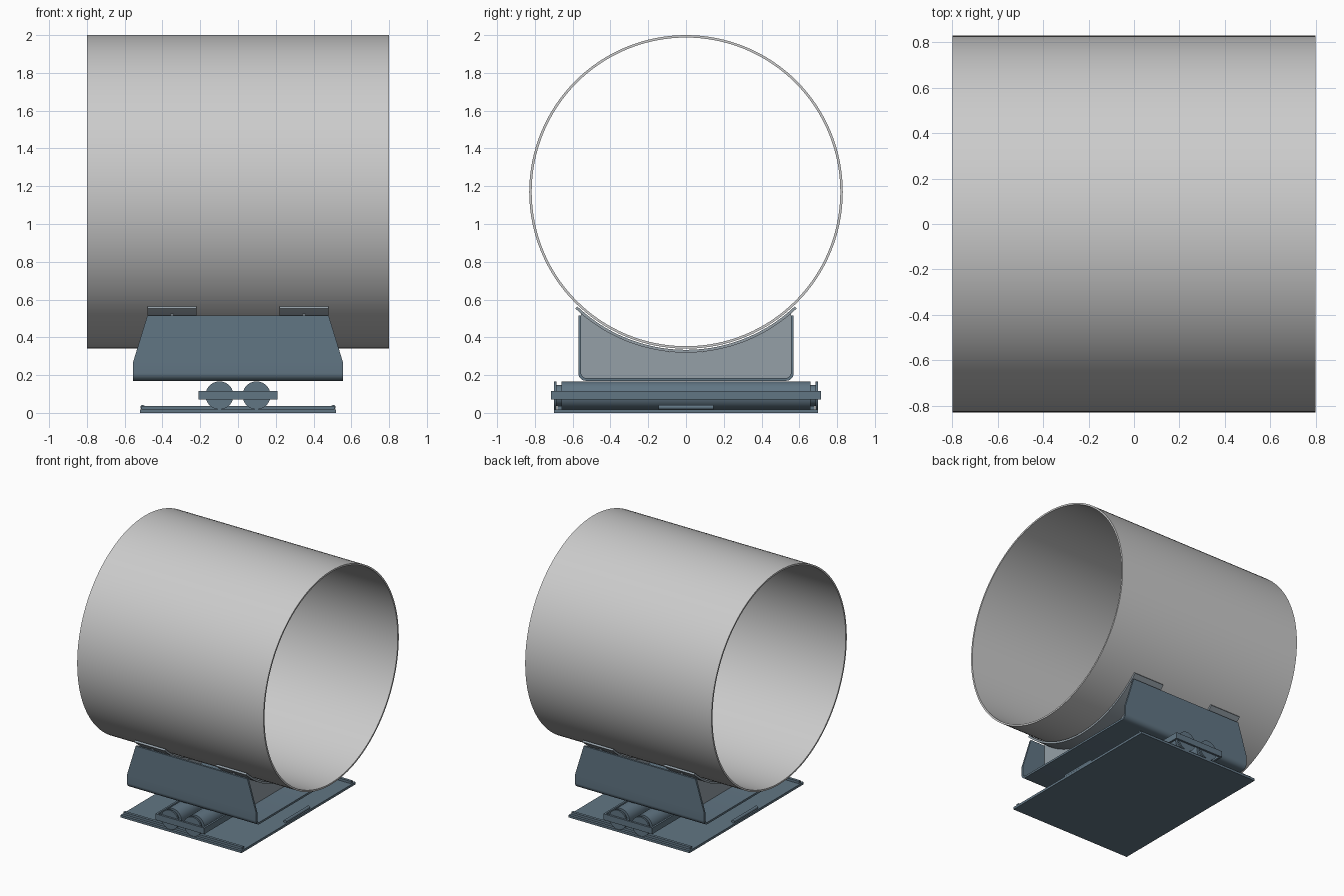
import bpy, bmesh, math
from mathutils import Matrix

if "Cube" in bpy.data.objects:
    bpy.data.objects.remove(bpy.data.objects["Cube"])


def mat(name, col):
    m = bpy.data.materials.new(name)
    m.diffuse_color = (*col, 1)
    m.use_nodes = True
    m.node_tree.nodes["Principled BSDF"].inputs["Base Color"].default_value = m.diffuse_color
    return m


BLUE = mat("painted_steel", (0.12, 0.18, 0.23))
GREY = mat("bare_steel", (0.30, 0.35, 0.39))


def finish(name, bm, material=None):
    bmesh.ops.recalc_face_normals(bm, faces=bm.faces)
    me = bpy.data.meshes.new(name)
    bm.to_mesh(me)
    bm.free()
    ob = bpy.data.objects.new(name, me)
    bpy.context.collection.objects.link(ob)
    if material:
        me.materials.append(material)
    bpy.ops.object.select_all(action='DESELECT')
    ob.select_set(True)
    bpy.context.view_layer.objects.active = ob
    bpy.ops.object.shade_smooth_by_angle(angle=math.radians(30))
    return ob


def band(name, outer, inner, x0, x1, closed=False, material=None):
    """Sheet of given outer/inner yz profile, running between x0(z) and x1(z)."""
    bm = bmesh.new()
    rings = []
    for (yo, zo), (yi, zi) in zip(outer, inner):
        rings.append([bm.verts.new(p) for p in (
            (x0(zo), yo, zo), (x1(zo), yo, zo), (x1(zi), yi, zi), (x0(zi), yi, zi))])
    n = len(rings)
    for i in range(n if closed else n - 1):
        a, b = rings[i], rings[(i + 1) % n]
        for k in range(4):
            bm.faces.new((a[k], a[(k + 1) % 4], b[(k + 1) % 4], b[k]))
    if not closed:
        bm.faces.new(rings[0])
        bm.faces.new(rings[-1])
    return finish(name, bm, material)


def arc(cy, cz, r, a0, a1, n):
    return [(cy + r * math.cos(math.radians(a0 + (a1 - a0) * i / n)),
             cz + r * math.sin(math.radians(a0 + (a1 - a0) * i / n))) for i in range(n + 1)]


def box(name, x, y, z, material=BLUE):
    bm = bmesh.new()
    bmesh.ops.create_cube(bm, size=1)
    for v in bm.verts:
        for i, (lo, hi) in enumerate((x, y, z)):
            v.co[i] = lo if v.co[i] < 0 else hi
    return finish(name, bm, material)


def lathe_y(name, profile, x, z, material=BLUE):
    """Spin (radius, y) points around a y axis through x, z."""
    bm = bmesh.new()
    vs = [bm.verts.new((r, y, 0)) for r, y in profile]
    es = [bm.edges.new(p) for p in zip(vs, vs[1:])]
    bmesh.ops.spin(bm, geom=vs + es, cent=(0, 0, 0), axis=(0, 1, 0),
                   angle=math.tau, steps=48, use_duplicate=False)
    bmesh.ops.remove_doubles(bm, verts=bm.verts, dist=1e-5)
    bm.transform(Matrix.Translation((x, 0, z)))
    return finish(name, bm, material)


CZ = 1.17

# Pipe
band("pipe", arc(0, CZ, 0.83, 0, 360, 128)[:-1], arc(0, CZ, 0.817, 0, 360, 128)[:-1],
     lambda z: -0.8, lambda z: 0.8, closed=True)

# Curved pads under the pipe
for s in (-1, 1):
    band("saddle_pad", arc(0, CZ, 0.851, 226.5, 313.5, 48), arc(0, CZ, 0.836, 226.5, 313.5, 48),
         lambda z: s * 0.35 - 0.13, lambda z: s * 0.35 + 0.13, material=GREY)


# Bent channel with tapered side walls
def half(z):
    return 0.555 if z <= 0.27 else 0.555 - 0.075 * (z - 0.27) / 0.245


def channel(hw, r):
    left = [(-hw, 0.515), (-hw, 0.27)] + arc(-0.53, 0.21, r, 180, 270, 8)
    return left + [(-y, z) for y, z in reversed(left)]


band("channel", channel(0.57, 0.04), channel(0.555, 0.025),
     lambda z: -half(z), half, material=BLUE)

# Cross ribs between the channel floor and the pads
for x in (-0.35, 0.35):
    bm = bmesh.new()
    pts = arc(0, CZ, 0.851, 229.3, 310.7, 40)
    pts += arc(0.53, 0.21, 0.025, 0, -90, 6) + arc(-0.53, 0.21, 0.025, 270, 180, 6)
    f = bm.faces.new([bm.verts.new((x - 0.0075, y, z)) for y, z in pts])
    ext = bmesh.ops.extrude_face_region(bm, geom=[f])["geom"]
    bmesh.ops.translate(bm, vec=(0.015, 0, 0),
                        verts=[v for v in ext if isinstance(v, bmesh.types.BMVert)])
    finish("cross_rib", bm, GREY)

# Grooved rollers
side = [(0.055, 0.66), (0.055, 0.685), (0.074, 0.685), (0.074, 0.698), (0, 0.698)]
prof = [(r, -y) for r, y in reversed(side)] + [(0.074, -0.66), (0.074, 0.66)] + side
for x in (-0.098, 0.098):
    lathe_y("roller", prof, x, 0.0925)
    lathe_y("axle", [(0, -0.713), (0.018, -0.713), (0.018, 0.713), (0, 0.713)], x, 0.0925)

# Roller cage
for s in (-1, 1):
    box("cage_end_bar", (-0.21, 0.21), sorted((s * 0.70, s * 0.715)), (0.07, 0.117))
    box("cage_side_bar", sorted((s * 0.195, s * 0.21)), (-0.70, 0.70), (0.07, 0.117))

# Base plate, guide rails and end stops
box("base_plate", (-0.52, 0.52), (-0.70, 0.70), (0, 0.018))
for s in (-1, 1):
    box("guide_rail", (-0.51, 0.51), (s * 0.668 - 0.011, s * 0.668 + 0.011), (0.018, 0.036))
    lathe_y("end_stop", [(0, -0.145), (0.012, -0.145), (0.012, 0.145), (0, 0.145)],
            s * 0.505, 0.03)
